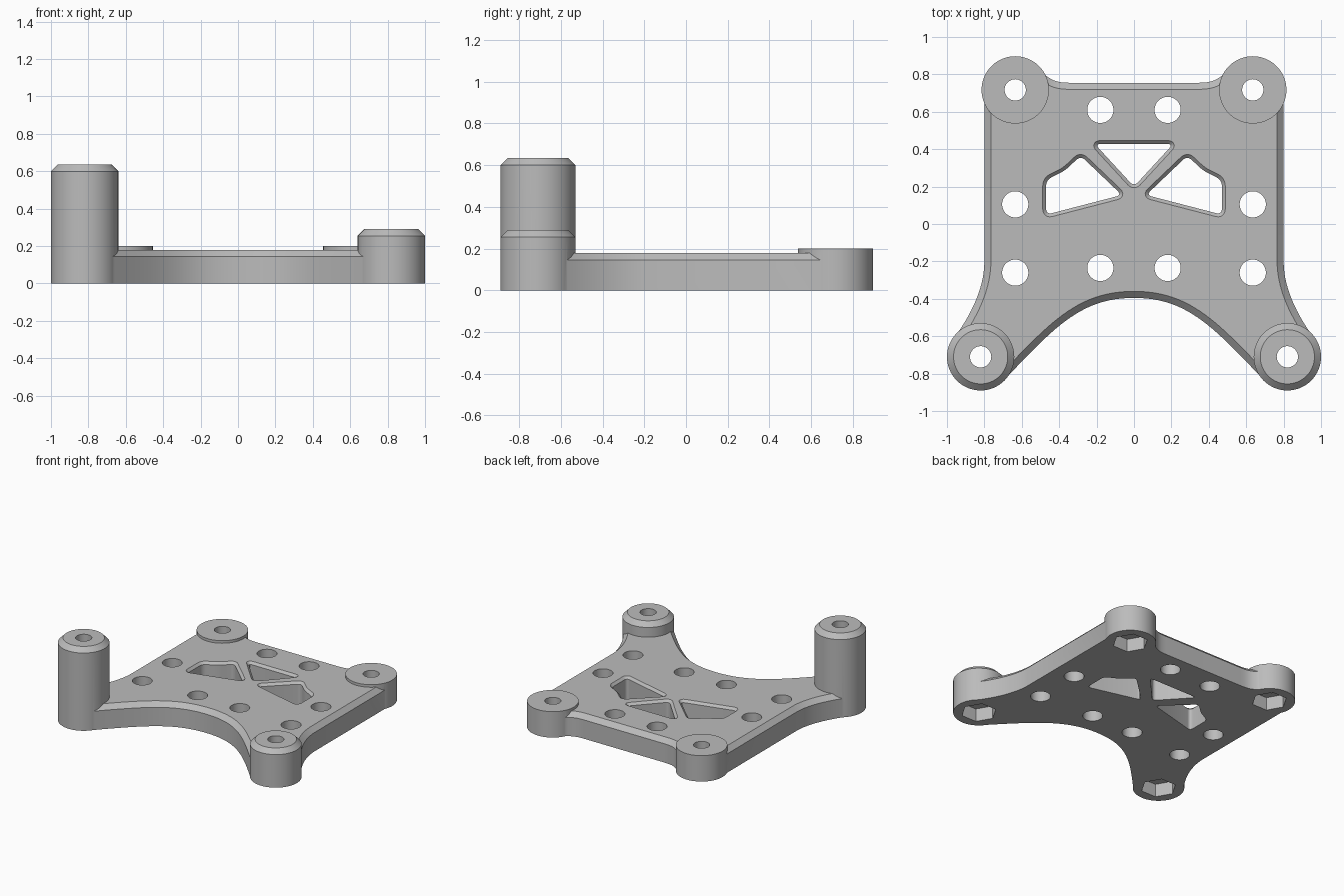
import bpy, bmesh, math
from mathutils import Vector
from mathutils.geometry import interpolate_bezier

if "Cube" in bpy.data.objects:
    bpy.data.objects.remove(bpy.data.objects["Cube"])

grey = bpy.data.materials.new("plain grey")
grey.use_nodes = True
GREY = (0.5, 0.5, 0.5, 1)
grey.diffuse_color = GREY
grey.node_tree.nodes["Principled BSDF"].inputs["Base Color"].default_value = GREY


def bezier(a, b, c, d, n=16):
    pts = interpolate_bezier(*[Vector((*p, 0)) for p in (a, b, c, d)], n)
    return [Vector(p[:2]) for p in pts]


def circle(centre, r, n=64, turn=0):
    return [Vector((centre[0] + r * math.cos(turn + math.tau * i / n),
                    centre[1] + r * math.sin(turn + math.tau * i / n))) for i in range(n)]


def rounded(points, r):
    """Replace every corner of a polygon with a short curve."""
    out = []
    for i, p in enumerate(points):
        p = Vector(p)
        a = p + (Vector(points[i - 1]) - p).normalized() * r
        b = p + (Vector(points[(i + 1) % len(points)]) - p).normalized() * r
        out += bezier(a, a.lerp(p, 0.6), b.lerp(p, 0.6), b, 6)
    return out


def offset(points, d):
    """Grow a counter-clockwise outline by d."""
    out = []
    for i, p in enumerate(points):
        e1 = (p - points[i - 1]).normalized()
        e2 = (points[(i + 1) % len(points)] - p).normalized()
        n1, n2 = Vector((e1.y, -e1.x)), Vector((e2.y, -e2.x))
        out.append(p + (n1 + n2) * d / max(1 + n1.dot(n2), 0.3))
    return out


def prism(bm, outline, levels):
    """Stack the outline at (height, growth) levels and close both ends."""
    rings = [[bm.verts.new((q.x, q.y, z)) for q in (offset(outline, d) if d else outline)]
             for z, d in levels]
    n = len(outline)
    for low, high in zip(rings, rings[1:]):
        for i in range(n):
            j = (i + 1) % n
            bm.faces.new((low[i], low[j], high[j], high[i]))
    bm.faces.new(rings[0][::-1])
    bm.faces.new(rings[-1])


def make(name, parts):
    bm = bmesh.new()
    for outline, levels in parts:
        prism(bm, outline, levels)
    mesh = bpy.data.meshes.new(name)
    bm.to_mesh(mesh)
    bm.free()
    mesh.materials.append(grey)
    obj = bpy.data.objects.new(name, mesh)
    bpy.context.collection.objects.link(obj)
    return obj


def mirrored(points):
    return [Vector((-p[0], p[1])) for p in reversed(points)]


# Base plate with a chamfered top edge
THICK, CHAMFER = 0.18, 0.035
half = bezier((0, -0.395), (0.28, -0.395), (0.42, -0.545), (0.695, -0.835), 24)
half += bezier((0.97, -0.62), (0.88, -0.5), (0.8, -0.35), (0.8, -0.2))
half += [Vector((0.8, 0.72)), Vector((0.635, 0.86))]
half += bezier((0.49, 0.81), (0.44, 0.765), (0.41, 0.755), (0.34, 0.755), 10)
plate = make("mounting_plate", [(half + mirrored(half[1:]),
             [(0, 0), (THICK - CHAMFER, 0), (THICK, -CHAMFER)])])

# Corner standoffs: tall and short at the front, flat pads at the back
R = 0.18
corners = [(-0.82, -0.71, 0.635, CHAMFER), (0.82, -0.71, 0.29, CHAMFER),
           (-0.635, 0.717, 0.2, 0), (0.635, 0.717, 0.2, 0)]
posts = make("corner_posts", [
    (circle((x, y), R), [(0, 0), (h - c, 0), (h, -c)] if c else [(0, 0), (h, 0)])
    for x, y, h, c in corners])

# Bolt holes, nut pockets underneath, and plate holes
bolts = make("bolt_cutters", [(circle((x, y), 0.057, 32), [(-0.1, 0), (1, 0)])
                              for x, y, h, c in corners])
nuts = make("nut_cutters", [(circle((x, y), 0.125, 6), [(-0.1, 0), (0.1, 0)])
                            for x, y, h, c in corners])
spots = [(0.18, 0.61), (0.18, -0.235), (0.635, 0.105), (0.635, -0.26)]
holes = [(circle((s * x, y), 0.07, 48), [(-0.1, 0), (0.4, 0)])
         for x, y in spots for s in (-1, 1)]

# Three chamfered windows
side = rounded([(0.065, 0.155), (0.47, 0.05), (0.47, 0.235), (0.37, 0.285), (0.285, 0.365)], 0.03)
triangle = rounded([(0, 0.2), (0.21, 0.428), (-0.21, 0.428)], 0.03)
bevel = [(-0.1, 0), (THICK - 0.018, 0), (THICK + 0.01, 0.028)]
windows = [(o, bevel) for o in (side, mirrored(side), triangle)]
openings = make("opening_cutters", holes + windows)

# Join the posts, then cut the openings
bpy.context.view_layer.objects.active = plate
plate.select_set(True)
for other, op in ((posts, 'UNION'), (bolts, 'DIFFERENCE'),
                  (nuts, 'DIFFERENCE'), (openings, 'DIFFERENCE')):
    other.hide_render = True
    mod = plate.modifiers.new(other.name, 'BOOLEAN')
    mod.object, mod.operation, mod.solver = other, op, 'EXACT'
    bpy.ops.object.modifier_apply(modifier=mod.name)
    bpy.data.objects.remove(other)
bpy.ops.object.shade_smooth_by_angle(angle=math.radians(30))
